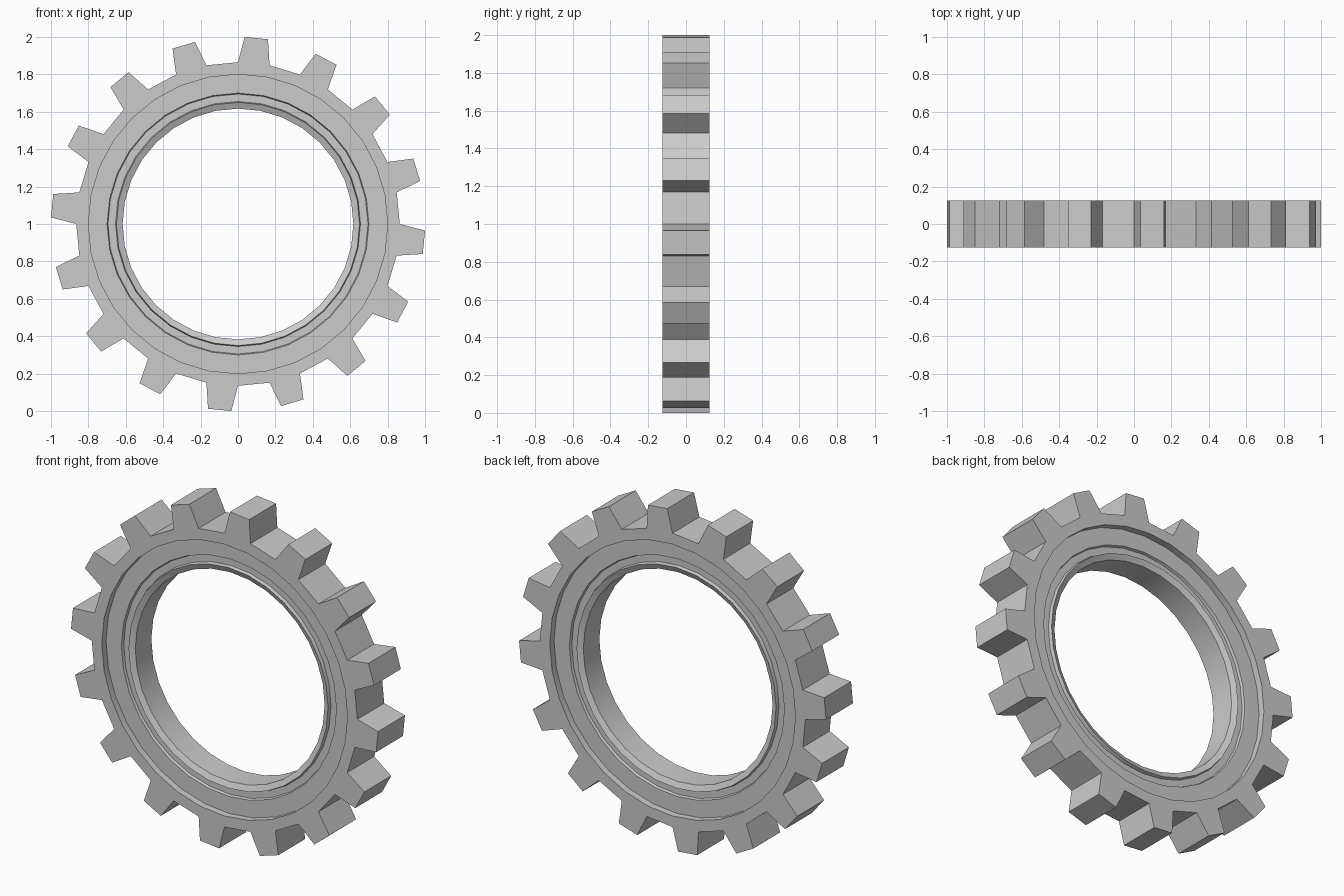
import bpy, bmesh
from math import sin, cos, radians

if "Cube" in bpy.data.objects:
    bpy.data.objects.remove(bpy.data.objects["Cube"])

SEGMENTS = 32          # two segments per tooth: one tooth, one gap
HALF = 0.125           # half thickness
ROOT, TIP = 0.865, 1.0006
TIP_HALF_ANGLE = 3.6

# Half cross-section from rim to bore: (radius, distance from the mid plane)
side = [(ROOT, HALF), (0.80, HALF), (0.80, HALF - 0.04), (0.70, HALF - 0.04),
        (0.695, HALF - 0.055), (0.655, HALF - 0.055), (0.65, HALF - 0.035),
        (0.617, HALF - 0.05)]
profile = [(r, -d) for r, d in side] + [(r, d) for r, d in reversed(side)]


def point(radius, degrees, y):
    a = radians(degrees)
    return (radius * cos(a), y, 1 + radius * sin(a))


bm = bmesh.new()

# Ring body: the profile swept around the y axis
step = 360 / SEGMENTS
rings = [[bm.verts.new(point(r, 90 - step * i, y)) for r, y in profile]
         for i in range(SEGMENTS)]
n = len(profile)
for i in range(SEGMENTS):
    a, b = rings[i], rings[(i + 1) % SEGMENTS]
    for j in range(n):
        k = (j + 1) % n
        # the last profile edge is the rim; every other segment carries a tooth
        if j == n - 1 and i % 2 == 0:
            continue
        bm.faces.new((a[j], a[k], b[k], b[j]))

# Teeth: tapered blocks standing on the open rim segments
for i in range(0, SEGMENTS, 2):
    a, b = rings[i], rings[(i + 1) % SEGMENTS]
    mid = 90 - step * (i + 0.5)
    base = [a[0], b[0], b[-1], a[-1]]
    top = [bm.verts.new(point(TIP, mid + s * TIP_HALF_ANGLE, y))
           for s, y in ((1, -HALF), (-1, -HALF), (-1, HALF), (1, HALF))]
    for j in range(4):
        k = (j + 1) % 4
        bm.faces.new((base[j], base[k], top[k], top[j]))
    bm.faces.new(top)

bmesh.ops.recalc_face_normals(bm, faces=bm.faces)
mesh = bpy.data.meshes.new("gear_ring")
bm.to_mesh(mesh)
bm.free()
gear = bpy.data.objects.new("gear_ring", mesh)
bpy.context.collection.objects.link(gear)

# Smooth bore and rings, crisp teeth
bpy.context.view_layer.objects.active = gear
gear.select_set(True)
bpy.ops.object.shade_smooth_by_angle(angle=radians(30))
